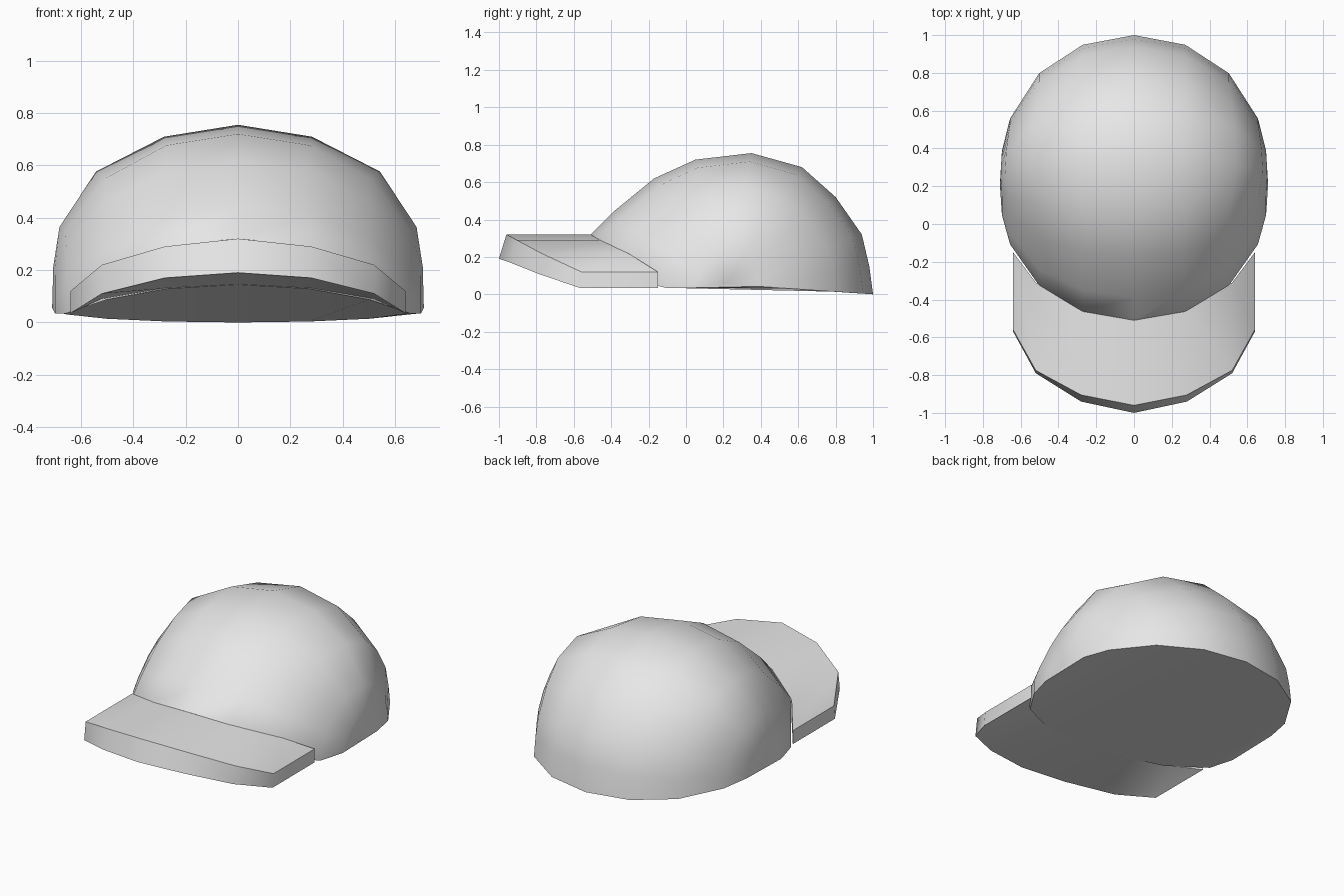
import bpy, bmesh, math

cube = bpy.data.objects.get("Cube")
if cube:
    bpy.data.objects.remove(cube, do_unlink=True)

grey = bpy.data.materials.new("light_grey")
grey.use_nodes = True
grey.diffuse_color = (0.8, 0.8, 0.8, 1)
grey.node_tree.nodes["Principled BSDF"].inputs["Base Color"].default_value = (0.8, 0.8, 0.8, 1)


def loft(name, sections, caps):
    """Skin a row of closed sections, optionally capping both ends."""
    bm = bmesh.new()
    rows = [[bm.verts.new(p) for p in sec] for sec in sections]
    n = len(rows[0])
    for a, b in zip(rows, rows[1:]):
        for i in range(n):
            k = (i + 1) % n
            bm.faces.new((a[i], a[k], b[k], b[i]))
    if caps:
        bm.faces.new(rows[0])
        bm.faces.new(rows[-1])
    bmesh.ops.remove_doubles(bm, verts=bm.verts, dist=0.0005)
    bmesh.ops.recalc_face_normals(bm, faces=bm.faces)
    mesh = bpy.data.meshes.new(name)
    bm.to_mesh(mesh)
    bm.free()
    mesh.materials.append(grey)
    obj = bpy.data.objects.new(name, mesh)
    bpy.context.collection.objects.link(obj)
    bpy.ops.object.select_all(action="DESELECT")
    obj.select_set(True)
    bpy.context.view_layer.objects.active = obj
    bpy.ops.object.shade_smooth_by_angle(angle=math.radians(40))
    return obj


# Crown: centre profile from front rim over the top to back rim (y, z, side dip, bulge)
profile = [(-.51, .145, .07, 0), (-.51, .32, .06, 0), (-.39, .44, .04, 0),
           (-.17, .62, .02, 0), (.05, .72, 0, .01), (.35, .755, 0, .08),
           (.62, .68, 0, .06), (.8, .52, 0, .03), (.94, .32, 0, 0),
           (.98, .15, 0, 0), (1, 0, 0, 0)]
EAR_X, EAR_Y, EAR_Z = .71, .21, .055


def crown_section(degrees):
    """Centre profile shrunk towards the ear point at the given sweep angle."""
    t = math.radians(degrees)
    if abs(degrees) == 90:
        return [(math.copysign(EAR_X, t), EAR_Y, EAR_Z)] * len(profile)
    scale = math.cos(t) ** .85
    section = []
    for y, z, dip, bulge in profile:
        h = EAR_Z + (z - EAR_Z) * scale - dip * math.sin(t) ** 2
        if dip:
            h = max(h, .035)
        x = EAR_X * math.sin(t) * (1 + bulge * math.sin(2 * t) ** 2)
        section.append((x, EAR_Y + (y - EAR_Y) * scale, h))
    return section


angles = [22.5 * i for i in range(4)] + [80, 90]
loft("crown", [crown_section(a) for a in [-a for a in angles[:0:-1]] + angles], False)

# Brim: x, outer top (y, z), outer bottom (y, z), inner y, inner bottom z
brim = [(0, -.96, .32, -1, .19, -.5, .145),
        (.28, -.905, .29, -.94, .17, -.45, .13),
        (.52, -.775, .22, -.79, .11, -.31, .09),
        (.64, -.56, .12, -.57, .035, -.15, .035)]


def brim_section(row, side):
    x, yt, zt, yb, zb, yi, zi = row
    return [(side * x, yt, zt), (side * x, yb, zb), (side * x, yi, zi), (side * x, yi, zt)]


loft("brim", [brim_section(r, -1) for r in brim[:0:-1]] + [brim_section(r, 1) for r in brim], True)
